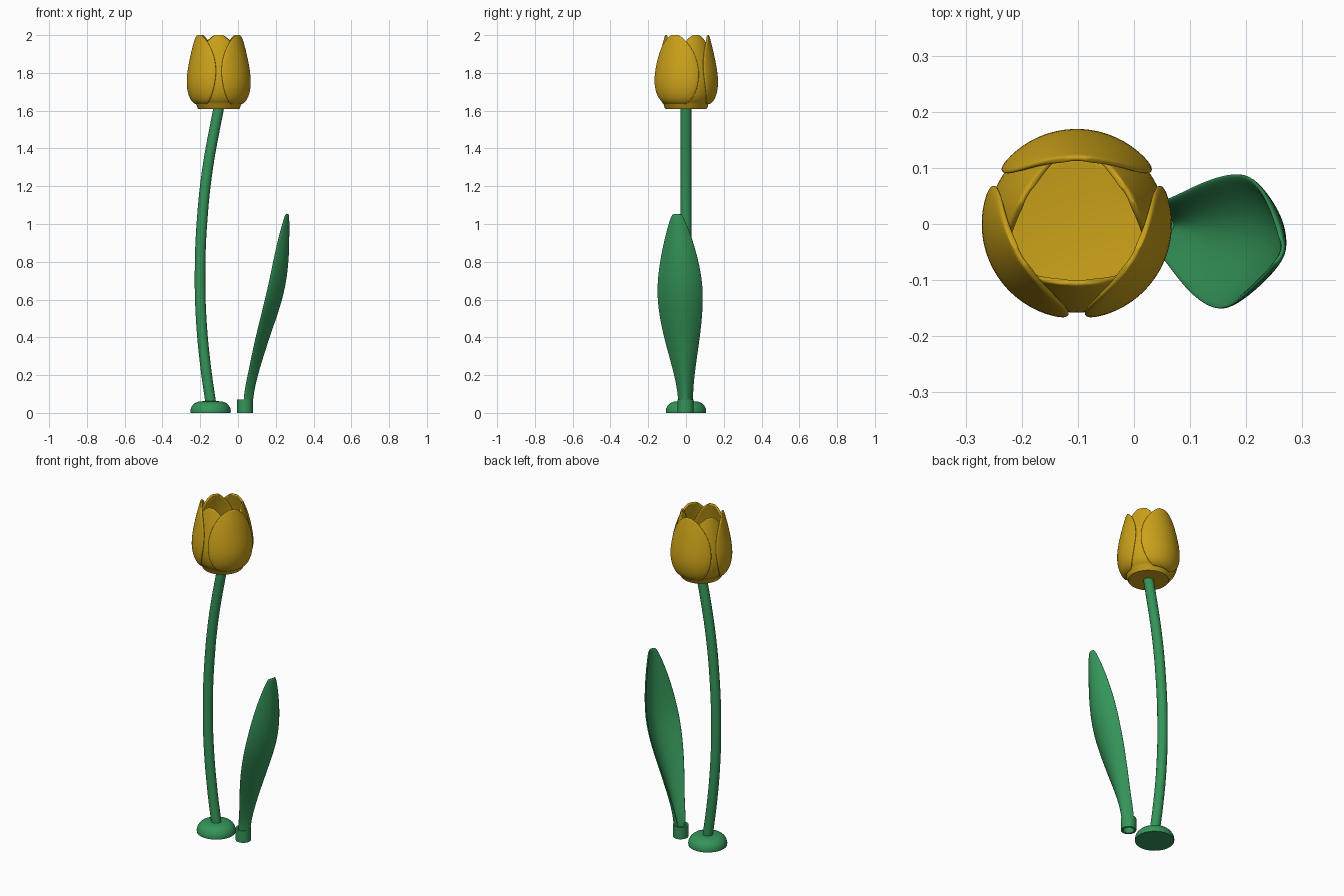
import bpy, math
from mathutils import Vector

if "Cube" in bpy.data.objects:
    bpy.data.objects.remove(bpy.data.objects["Cube"])

CX = -0.102  # flower axis


def material(name, rgb):
    m = bpy.data.materials.new(name)
    m.diffuse_color = (*rgb, 1)
    m.use_nodes = True
    m.node_tree.nodes["Principled BSDF"].inputs["Base Color"].default_value = m.diffuse_color
    return m


YELLOW = material("yellow", (0.60, 0.36, 0.01))
GREEN = material("green", (0.035, 0.30, 0.10))


def make_object(name, verts, faces, mat):
    me = bpy.data.meshes.new(name)
    me.from_pydata(verts, [], faces)
    me.materials.append(mat)
    ob = bpy.data.objects.new(name, me)
    bpy.context.collection.objects.link(ob)
    bpy.ops.object.select_all(action='DESELECT')
    ob.select_set(True)
    bpy.context.view_layer.objects.active = ob
    bpy.ops.object.shade_smooth_by_angle(angle=math.radians(40))
    return ob


def grid_faces(rows, cols, wrap=False):
    n = cols if wrap else cols - 1
    return [(i * cols + j, i * cols + (j + 1) % cols,
             (i + 1) * cols + (j + 1) % cols, (i + 1) * cols + j)
            for i in range(rows - 1) for j in range(n)]


def lathe(name, profile, centre, mat, seg=48, closed=False):
    """Revolve (radius, z) points; ends are capped, or joined when closed."""
    if closed:
        profile = profile + profile[:1]
    verts = [(centre[0] + r * math.cos(a), centre[1] + r * math.sin(a), z)
             for r, z in profile
             for a in (2 * math.pi * k / seg for k in range(seg))]
    faces = grid_faces(len(profile), seg, True)
    if not closed:
        faces.append(tuple(reversed(range(seg))))
        faces.append(tuple(range(len(verts) - seg, len(verts))))
    return make_object(name, verts, faces, mat)


def sheet(name, rows, mat, thickness, offset):
    """Thin rounded shell from a grid of points."""
    verts = [p for row in rows for p in row]
    ob = make_object(name, verts, grid_faces(len(rows), len(rows[0])), mat)
    s = ob.modifiers.new("thickness", 'SOLIDIFY')
    s.thickness, s.offset = thickness, offset
    b = ob.modifiers.new("smooth", 'SUBSURF')
    b.levels = b.render_levels = 2
    for p in ob.data.polygons:
        p.use_smooth = True
    return ob


# Foot: low dome
lathe("stem_foot", [(0.106, 0), (0.107, 0.01), (0.104, 0.025), (0.096, 0.04),
                    (0.083, 0.052), (0.066, 0.059), (0.04, 0.062), (0.01, 0.063)],
      (-0.145, 0), GREEN)

# Stem: swept tube along a gentle bow
path = [(-0.141, 0.03), (-0.172, 0.25), (-0.195, 0.5), (-0.201, 0.75),
        (-0.190, 1.02), (-0.160, 1.3), (-0.105, 1.6), (-0.100, 1.63)]
cu = bpy.data.curves.new("stem", 'CURVE')
cu.dimensions = '3D'
cu.bevel_depth, cu.bevel_resolution, cu.resolution_u = 0.028, 6, 6
cu.use_fill_caps = True
sp = cu.splines.new('BEZIER')
sp.bezier_points.add(len(path) - 1)
for bp, (x, z) in zip(sp.bezier_points, path):
    bp.co = (x, 0, z)
    bp.handle_left_type = bp.handle_right_type = 'AUTO'
cu.materials.append(GREEN)
bpy.context.collection.objects.link(bpy.data.objects.new("stem", cu))

# Flower cup: solid base that carries the petals
lathe("flower_cup", [(0.109, 1.61), (0.112, 1.613), (0.118, 1.632),
                     (0.128, 1.645), (0.118, 1.65), (0.108, 1.648)],
      (CX, 0), YELLOW)

# Petals: outer ring of three, inner ring of three between them
# (z, radius, half angle in degrees)
PETAL = [(1.630, 0.118, 28), (1.645, 0.143, 39), (1.680, 0.162, 47),
         (1.735, 0.173, 53), (1.800, 0.169, 56), (1.860, 0.158, 54),
         (1.915, 0.146, 47), (1.960, 0.134, 35), (1.988, 0.126, 22),
         (2.003, 0.122, 9)]


def petal(name, angle, inset):
    rows = []
    for z, r, half in PETAL:
        row = []
        for k in range(9):
            t = k / 4 - 1
            a = math.radians(angle + t * half)
            rr = r - inset
            row.append((CX + rr * math.cos(a), rr * math.sin(a), z))
        rows.append(row)
    sheet(name, rows, YELLOW, 0.012, -1)


for i in range(3):
    petal(f"outer_petal_{i + 1}", 90 + 120 * i, 0.0)
    petal(f"inner_petal_{i + 1}", 30 + 120 * i, 0.0115 if i else 0.011)

# Leaf sheath: short open tube
lathe("leaf_sheath", [(0.042, 0), (0.042, 0.072), (0.030, 0.072), (0.030, 0)],
      (0.037, -0.002), GREEN, 32, closed=True)

# Leaf: cupped blade; each row is z, near edge xy, spine xy, far edge xy
LEAF = [(0.03, 0.030, -0.043, 0.078, -0.002, 0.030, 0.039),
        (0.10, 0.032, -0.046, 0.083, -0.003, 0.034, 0.040),
        (0.20, 0.054, -0.065, 0.105, -0.007, 0.062, 0.048),
        (0.33, 0.080, -0.102, 0.145, -0.014, 0.100, 0.067),
        (0.46, 0.110, -0.136, 0.188, -0.021, 0.140, 0.085),
        (0.60, 0.145, -0.158, 0.236, -0.030, 0.184, 0.096),
        (0.72, 0.172, -0.154, 0.260, -0.034, 0.212, 0.088),
        (0.84, 0.196, -0.135, 0.270, -0.040, 0.233, 0.061),
        (0.94, 0.220, -0.112, 0.271, -0.044, 0.248, 0.030),
        (1.02, 0.244, -0.090, 0.271, -0.047, 0.261, -0.003),
        (1.054, 0.255, -0.073, 0.270, -0.048, 0.265, -0.022)]
rows = []
for z, ax, ay, sx, sy, bx, by in LEAF:
    a, s, b = Vector((ax, ay, z)), Vector((sx, sy, z)), Vector((bx, by, z))
    rows.append([tuple(a * (t * (t - 1) / 2) + s * (1 - t * t) + b * (t * (t + 1) / 2))
                 for t in (k / 4 - 1 for k in range(9))])
sheet("leaf", rows, GREEN, 0.010, -1)
